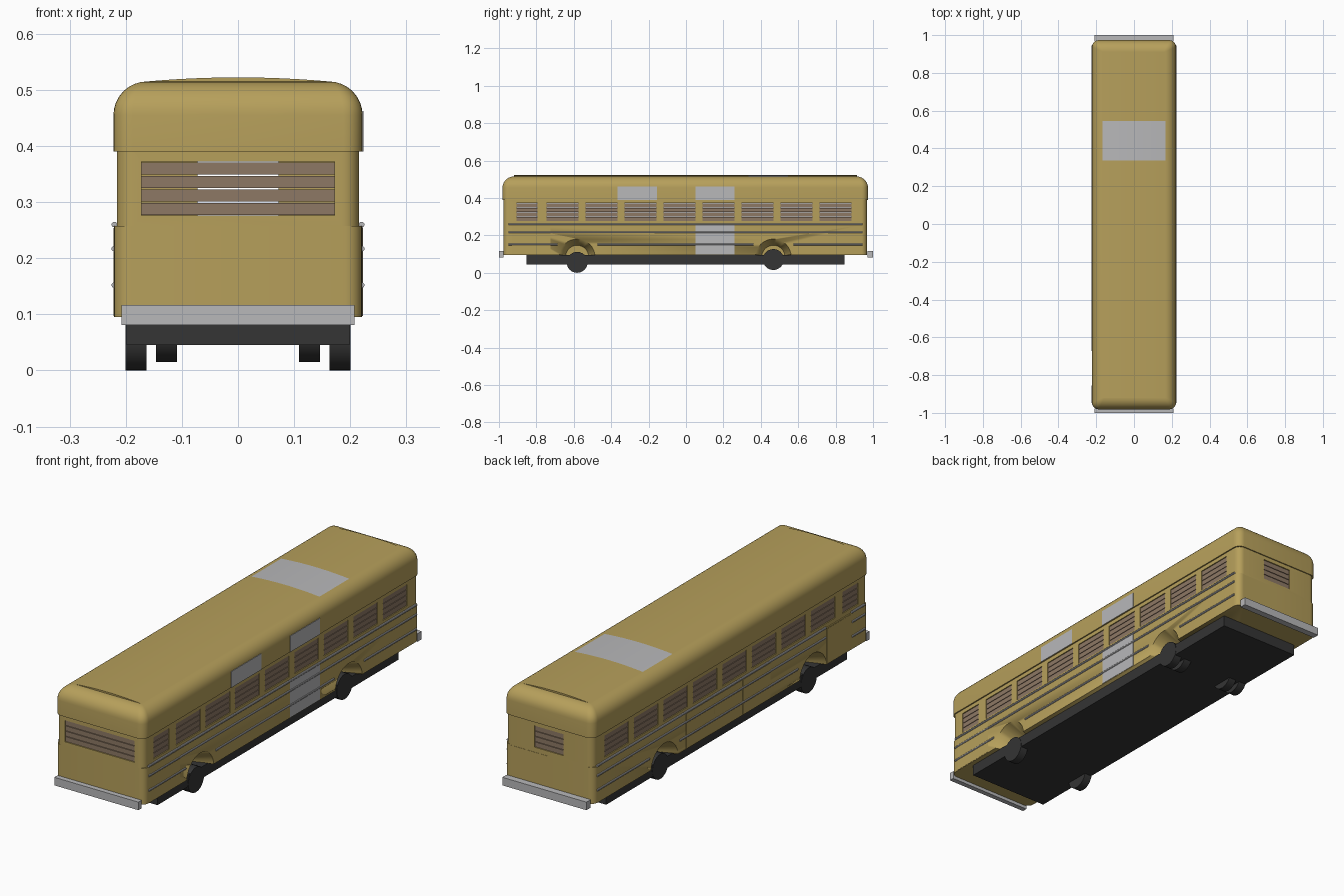
import bpy, bmesh, math
from mathutils import Matrix, Vector

if "Cube" in bpy.data.objects:
    bpy.data.objects.remove(bpy.data.objects["Cube"])


def material(name, rgb):
    m = bpy.data.materials.new(name)
    m.diffuse_color = (*rgb, 1)
    m.use_nodes = True
    m.node_tree.nodes["Principled BSDF"].inputs["Base Color"].default_value = m.diffuse_color
    return m


YELLOW = material("bus_yellow", (0.47, 0.35, 0.105))
GREY = material("light_grey", (0.48, 0.48, 0.49))
BROWN = material("slat_brown", (0.27, 0.19, 0.13))
DARK = material("dark_rubber", (0.035, 0.035, 0.035))
CY = -0.004                      # body centre along its length


def finish(name, bm, *mats, smooth=True):
    bmesh.ops.recalc_face_normals(bm, faces=bm.faces)
    me = bpy.data.meshes.new(name)
    bm.to_mesh(me)
    bm.free()
    ob = bpy.data.objects.new(name, me)
    bpy.context.collection.objects.link(ob)
    for m in mats:
        me.materials.append(m)
    if smooth:
        bpy.ops.object.select_all(action='DESELECT')
        ob.select_set(True)
        bpy.context.view_layer.objects.active = ob
        bpy.ops.object.shade_smooth_by_angle(angle=math.radians(32))
    return ob


def add_box(bm, x, y, z):
    size = [b - a for a, b in (x, y, z)]
    mid = [(a + b) / 2 for a, b in (x, y, z)]
    bmesh.ops.create_cube(bm, size=1, matrix=Matrix.Translation(mid) @ Matrix.Diagonal((*size, 1)))


def boxes(name, items, mat):
    bm = bmesh.new()
    for it in items:
        add_box(bm, *it)
    return finish(name, bm, mat, smooth=False)


def add_rod(bm, r1, r2, depth, centre, axis, seg):
    rot = Vector((0, 0, 1)).rotation_difference(Vector(axis)).to_matrix().to_4x4()
    bmesh.ops.create_cone(bm, cap_ends=True, segments=seg, radius1=r1, radius2=r2, depth=depth,
                          matrix=Matrix.Translation(centre) @ rot)


def ring(hx, hy, r, z, n=6):
    """Rounded rectangle outline."""
    pts = []
    for k, (sx, sy) in enumerate(((1, 1), (-1, 1), (-1, -1), (1, -1))):
        for i in range(n + 1):
            a = math.pi / 2 * (k + i / n)
            pts.append((sx * (hx - r) + r * math.cos(a), CY + sy * (hy - r) + r * math.sin(a), z))
    return pts


def loft(name, rings, mat, loop=False):
    bm = bmesh.new()
    rows = [[bm.verts.new(p) for p in r] for r in rings]
    pairs = list(zip(rows, rows[1:]))
    if loop:
        pairs.append((rows[-1], rows[0]))
    else:
        bm.faces.new(rows[0])
        bm.faces.new(rows[-1])
    for a, b in pairs:
        for i in range(len(a)):
            j = (i + 1) % len(a)
            bm.faces.new((a[i], a[j], b[j], b[i]))
    return finish(name, bm, mat)


def cut(ob, cutter):
    cutter.hide_render = True
    cutter.hide_set(True)
    mod = ob.modifiers.new("cut", 'BOOLEAN')
    mod.operation = 'DIFFERENCE'
    mod.solver = 'EXACT'
    mod.object = cutter


# Body tiers: lower skirt, window band (hollow), rounded roof
skirt = loft("lower_body", [ring(0.221, 0.972, 0.03, z) for z in (0.095, 0.257)], YELLOW)
band = loft("window_band", [ring(0.216, 0.972, 0.03, 0.257), ring(0.216, 0.972, 0.03, 0.39),
                            ring(0.204, 0.960, 0.02, 0.39), ring(0.204, 0.960, 0.02, 0.257)],
            YELLOW, loop=True)
R = 0.06
roof_rings = [ring(0.222, 0.977, 0.034, 0.39)]
for i in range(9):
    a = math.pi / 2 * i / 8
    inset = R * (1 - math.cos(a))
    roof_rings.append(ring(0.222 - inset, 0.977 - inset, max(0.034 - inset * 0.5, 0.004),
                           0.455 + R * math.sin(a)))
loft("roof", roof_rings, YELLOW)

# Shallow roof crown with a grey hatch
bm = bmesh.new()
crown_y = (-0.92, 0.335, 0.545, 0.914)
N = 12
rows = []
for y in crown_y:
    rows.append([bm.verts.new((0.168 * (2 * i / N - 1), y, 0.5145 + 0.0078 * (1 - (2 * i / N - 1) ** 2)))
                 for i in range(N + 1)])
for k in range(3):
    for i in range(N):
        f = bm.faces.new((rows[k][i], rows[k][i + 1], rows[k + 1][i + 1], rows[k + 1][i]))
        f.material_index = 1 if k == 1 else 0
for r in (rows[0], rows[-1]):
    bm.faces.new(r)
finish("roof_crown", bm, YELLOW, GREY)

# Windows: openings in the band filled with four slats each
side_windows = [(-0.905, -0.795)] + [(-0.745 + 0.2085 * i, -0.574 + 0.2085 * i) for i in range(8)]
Z0, Z1 = 0.276, 0.372
openings, slats = [], []


def slat_rows():
    step = (Z1 - Z0) / 4
    return [(Z0 + step * i + 0.001, Z0 + step * (i + 1) - 0.0015) for i in range(4)]


for s in (1, -1):
    for a, b in side_windows:
        openings.append((sorted((s * 0.19, s * 0.23)), (a, b), (Z0, Z1)))
        slats += [(sorted((s * 0.208, s * 0.213)), (a, b), z) for z in slat_rows()]
for hw, s in ((0.172, -1), (0.072, 1)):
    y = CY + s * 0.972
    openings.append(((-hw, hw), sorted((y - s * 0.03, y + s * 0.02)), (Z0, Z1)))
    slats += [((-hw, hw), sorted((y - s * 0.008, y - s * 0.003)), z) for z in slat_rows()]
cut(band, boxes("window_cutter", openings, YELLOW))
boxes("window_slats", slats, BROWN)

# Wheel wells: tapered pockets in the skirt
FRONT, REAR = -0.582, 0.467
bm = bmesh.new()
for s in (1, -1):
    for y in (FRONT, REAR):
        add_rod(bm, 0.062, 0.099, 0.10, (s * 0.18, y, 0.085), (s, 0, 0), 32)
cut(skirt, finish("wheel_well_cutter", bm, YELLOW))

# Wheels: single in front, double at the rear
bm = bmesh.new()
for s in (1, -1):
    for x, y, z in ((0.182, FRONT, 0.056), (0.182, REAR, 0.071), (0.1275, REAR, 0.071)):
        add_rod(bm, 0.056, 0.056, 0.037, (s * x, y, z), (1, 0, 0), 24)
finish("wheels", bm, DARK)

# Chassis and bumpers
boxes("chassis", [((-0.199, 0.199), (-0.853, 0.848), (0.045, 0.0965))], DARK)
boxes("bumpers", [((-0.208, 0.208), (-1, -0.977), (0.081, 0.117)),
                  ((-0.208, 0.208), (0.97, 1), (0.081, 0.117))], GREY)

# Side rub rails, interrupted by the wheel wells and the left door
bm = bmesh.new()
for s in (1, -1):
    for z in (0.152, 0.217, 0.26):
        spans = [(-0.948, -0.686), (-0.474, 0.36), (0.575, 0.944)] if z < 0.2 else [(-0.948, 0.944)]
        if s < 0:
            front = [(-0.948, -0.855)]
            spans = front + ([sp for sp in spans[1:]] if z < 0.2 else [(-0.672, 0.944)])
        for a, b in spans:
            add_rod(bm, 0.005, 0.005, b - a, (s * 0.2205, (a + b) / 2, z), (0, 1, 0), 10)
finish("rub_rails", bm, GREY)

# Grey plates on the right side: roof vents and equipment door
boxes("side_plates", [((0.22, 0.2235), (-0.365, -0.155), (0.39, 0.462)),
                      ((0.22, 0.2235), (0.05, 0.26), (0.39, 0.462)),
                      ((0.219, 0.2225), (0.05, 0.26), (0.097, 0.257))], GREY)

# Thin body panels: right access panel, left door, left lockers, rear door
panels = [((0.22, 0.222), (-0.93, -0.725), (0.097, 0.254)),
          ((-0.222, -0.22), (-0.85, -0.678), (0.097, 0.254)),
          ((0.0, 0.19), (0.967, 0.969), (0.12, 0.254))]
panels += [((-0.222, -0.22), (y, y + 0.195), (0.097, 0.254)) for y in (-0.28, -0.08, 0.12)]
boxes("body_panels", panels, YELLOW)
